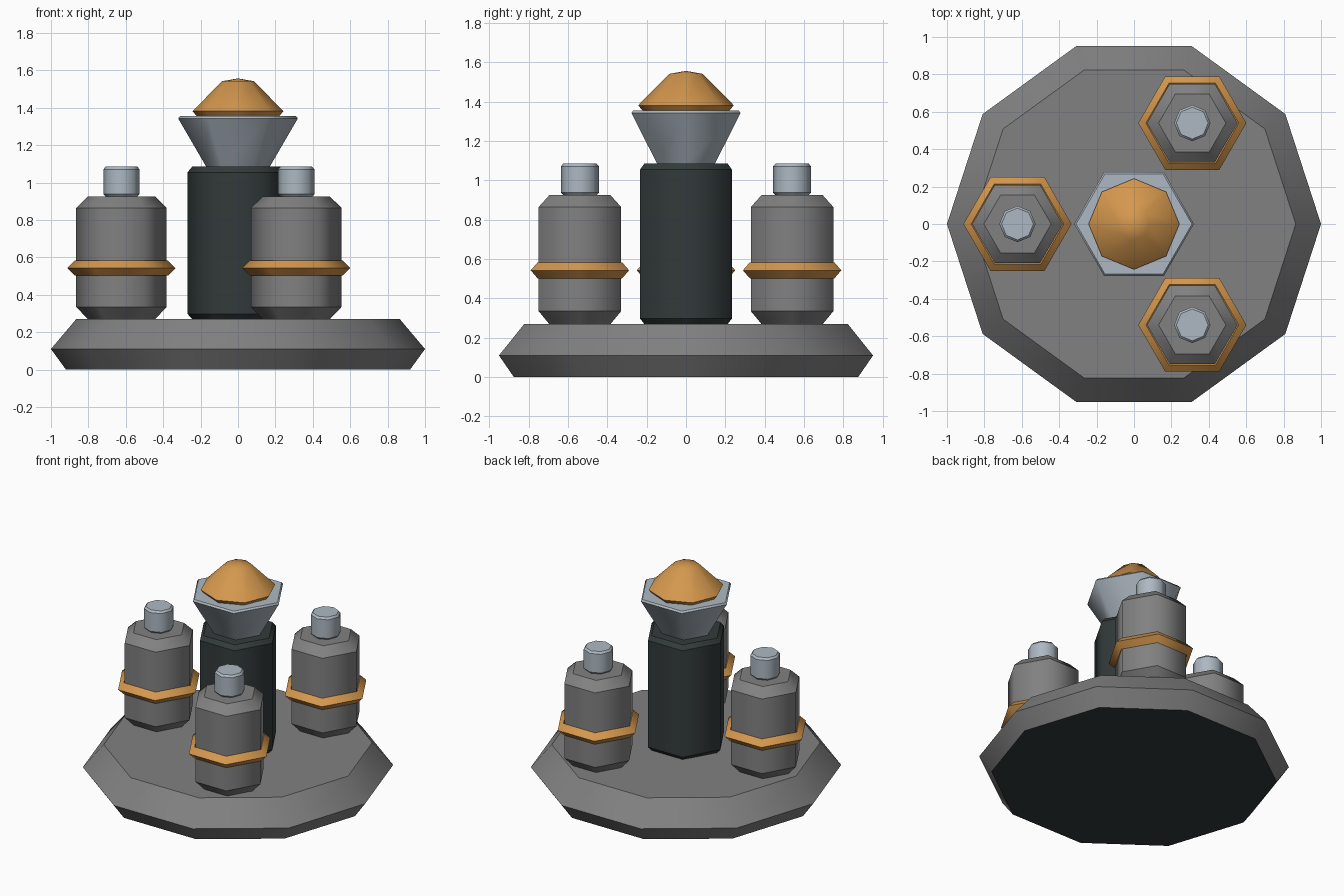
import bpy, bmesh, math

if "Cube" in bpy.data.objects:
    bpy.data.objects.remove(bpy.data.objects["Cube"])


def mat(name, rgb):
    m = bpy.data.materials.new(name)
    m.diffuse_color = (*rgb, 1)
    m.use_nodes = True
    m.node_tree.nodes["Principled BSDF"].inputs["Base Color"].default_value = m.diffuse_color
    return m


GREY = mat("mid grey", (0.22, 0.22, 0.22))
DARK = mat("dark slate", (0.033, 0.043, 0.043))
STEEL = mat("pale steel", (0.42, 0.48, 0.54))
ORANGE = mat("amber", (0.66, 0.31, 0.075))


def lathe(name, sides, profile, materials, loc=(0, 0), soft=(), closed=False):
    """Turn (radius, z) points into a prism: soft around, sharp at each ring
    except those listed in soft. The last radius may be 0 for a point."""
    bm = bmesh.new()
    rings = []
    for r, z in profile:
        if r == 0:
            rings.append([bm.verts.new((0, 0, z))])
        else:
            rings.append([bm.verts.new((r * math.cos(a), r * math.sin(a), z))
                          for a in (2 * math.pi * i / sides for i in range(sides))])
    pairs = list(zip(rings, rings[1:]))
    if closed:
        pairs.append((rings[-1], rings[0]))
    for lo, hi in pairs:
        for i in range(sides):
            j = (i + 1) % sides
            quad = [lo[i], lo[j]] + ([hi[j], hi[i]] if len(hi) > 1 else [hi[0]])
            bm.faces.new(quad).smooth = True
    if not closed:
        bottom = bm.faces.new(rings[0][::-1])
        bottom.material_index = len(materials) - 1
        if len(rings[-1]) > 1:
            bm.faces.new(rings[-1])
    for k, ring in enumerate(rings):
        if len(ring) > 1 and k not in soft:
            for i in range(sides):
                e = bm.edges.get((ring[i], ring[(i + 1) % sides]))
                e.smooth = False
    bmesh.ops.recalc_face_normals(bm, faces=bm.faces)
    me = bpy.data.meshes.new(name)
    bm.to_mesh(me)
    bm.free()
    for m in materials:
        me.materials.append(m)
    ob = bpy.data.objects.new(name, me)
    ob.location = (*loc, 0)
    bpy.context.collection.objects.link(ob)
    return ob


# Ten-sided base with a dark underside
lathe("base", 10, [(0.92, 0), (1.0, 0.11), (0.865, 0.27)], [GREY, DARK])

# Central column, funnel and dome
lathe("column", 6, [(0.245, 0.27), (0.27, 0.298), (0.27, 1.055), (0.245, 1.085)], [DARK])
lathe("funnel", 6, [(0.17, 1.085), (0.32, 1.343), (0.31, 1.355)], [STEEL])
lathe("dome", 8, [(0.218, 1.352), (0.243, 1.382), (0.085, 1.542), (0, 1.557)],
      [ORANGE], soft=(2,))

# Three tanks around the column, each with a ring and a cap
for n, deg in enumerate((60, 180, 300), 1):
    a = math.radians(deg)
    p = (0.623 * math.cos(a), 0.623 * math.sin(a))
    lathe(f"tank_{n}", 6, [(0.18, 0.27), (0.242, 0.335), (0.242, 0.865), (0.18, 0.925)],
          [GREY], p)
    lathe(f"tank_ring_{n}", 6, [(0.248, 0.502), (0.289, 0.543), (0.248, 0.584), (0.207, 0.543)],
          [ORANGE], p, closed=True)
    lathe(f"tank_cap_{n}", 8, [(0.085, 0.925), (0.097, 0.938), (0.097, 1.071), (0.085, 1.085)],
          [STEEL], p)
